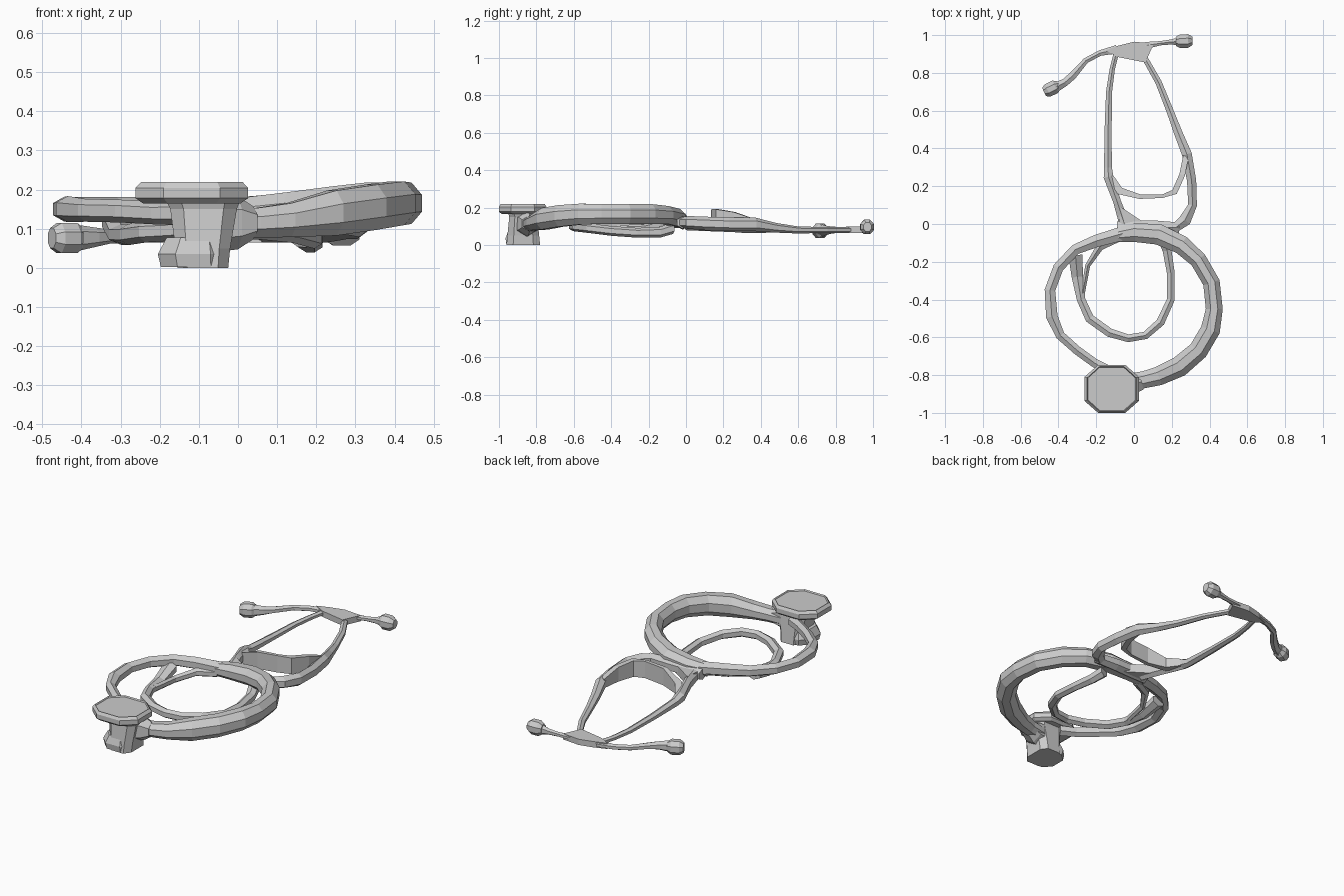
import bpy, bmesh, math
from mathutils import Vector


def finish(name, bm):
    bmesh.ops.recalc_face_normals(bm, faces=bm.faces)
    me = bpy.data.meshes.new(name)
    bm.to_mesh(me)
    bm.free()
    ob = bpy.data.objects.new(name, me)
    bpy.context.collection.objects.link(ob)
    return ob


def skin(bm, rings):
    # Join successive rings of points and cap both ends
    vs = [[bm.verts.new(p) for p in r] for r in rings]
    n = len(vs[0])
    for a, b in zip(vs, vs[1:]):
        for i in range(n):
            j = (i + 1) % n
            bm.faces.new((a[i], a[j], b[j], b[i]))
    bm.faces.new(vs[0][::-1])
    bm.faces.new(vs[-1])
    return vs


def tube(name, pts, sides=6):
    # Each point: x, y, z, half width, half height
    rings = []
    for i, (x, y, z, w, h) in enumerate(pts):
        a, b = pts[max(i - 1, 0)], pts[min(i + 1, len(pts) - 1)]
        d = Vector((b[0] - a[0], b[1] - a[1], 0)).normalized()
        side = Vector((-d.y, d.x, 0))
        ring = []
        for k in range(sides):
            t = 2 * math.pi * (k + 0.5) / sides
            ring.append(Vector((x, y, z)) + side * (w * math.cos(t) * 1.08)
                        + Vector((0, 0, h * math.sin(t) * 1.04)))
        rings.append(ring)
    bm = bmesh.new()
    skin(bm, rings)
    return finish(name, bm)


def prism(name, outline, z0, z1):
    bm = bmesh.new()
    skin(bm, [[(x, y, z) for x, y in outline] for z in (z0, z1)])
    return finish(name, bm)


def octagon(cx, cy, rx, ry, z, cut=0.5):
    pts = [(1, -cut), (1, cut), (cut, 1), (-cut, 1), (-1, cut), (-1, -cut), (-cut, -1), (cut, -1)]
    return [(cx + rx * u, cy + ry * v, z) for u, v in pts]


# Coiled tubing: thick right half, thin left half, and the low inner loop
tube("thick_tube", [
    (-0.10, -0.06, .13, .035, .035), (0.0, -0.045, .135, .05, .045),
    (.13, -.055, .145, .055, .05), (.25, -.11, .16, .05, .05), (.34, -.19, .165, .045, .055),
    (.41, -.31, .165, .045, .055), (.425, -.45, .165, .045, .055),
    (.405, -.56, .165, .052, .058), (.34, -.67, .155, .052, .06),
    (.24, -.755, .14, .055, .06), (.13, -.805, .122, .05, .045),
    (.05, -.825, .115, .045, .04), (-.05, -.84, .11, .045, .04)], 8)
tube("thin_tube", [
    (-.06, -.05, .135, .04, .035), (-.2, -.09, .145, .035, .033), (-.31, -.135, .15, .03, .03),
    (-.40, -.23, .15, .03, .03), (-.445, -.35, .15, .03, .03), (-.435, -.49, .15, .033, .032),
    (-.39, -.59, .147, .026, .028), (-.30, -.67, .145, .025, .028),
    (-.21, -.735, .14, .025, .028), (-.13, -.78, .14, .03, .03)])
tube("inner_loop", [
    (.15, -.07, .09, .03, .03), (.175, -.14, .068, .025, .028), (.195, -.26, .065, .022, .025),
    (.195, -.40, .075, .022, .025), (.14, -.52, .09, .024, .025), (.06, -.59, .098, .022, .025),
    (-.03, -.605, .10, .022, .025), (-.13, -.575, .098, .025, .025),
    (-.235, -.50, .092, .026, .026), (-.28, -.40, .085, .024, .026),
    (-.30, -.28, .085, .032, .025), (-.31, -.165, .12, .04, .03)])
tube("inner_loop_link", [
    (-.272, -.37, .085, .012, .02), (-.245, -.22, .09, .014, .02),
    (-.18, -.12, .11, .022, .022), (-.08, -.07, .115, .025, .025)])

# Junction where the coil meets the two upper branches
tube("junction", [(-.09, -.02, .115, .035, .03), (0, -.02, .12, .04, .035),
                  (.12, -.015, .12, .035, .035), (.24, -.02, .12, .03, .03)])
prism("junction_web", [(-.07, .09), (-.08, .01), (0, -.03), (.08, -.01), (.02, .03)], .09, .14)

# Upper branches
tube("left_branch", [
    (-.05, .0, .11, .03, .03), (-.09, .12, .11, .022, .035), (-.135, .25, .10, .028, .03),
    (-.138, .30, .09, .022, .024), (-.137, .5, .083, .02, .017), (-.132, .7, .08, .017, .015),
    (-.115, .82, .08, .015, .014), (-.095, .90, .082, .015, .014)])
tube("right_branch", [
    (.22, -.02, .12, .025, .03), (.27, .02, .12, .035, .033), (.31, .10, .115, .025, .035),
    (.305, .23, .11, .026, .035), (.28, .37, .11, .028, .035), (.235, .48, .092, .024, .025),
    (.19, .60, .08, .02, .018), (.13, .75, .08, .018, .015), (.045, .90, .08, .016, .014)])

# Tall spring band bridging the branches
tube("spring_band", [
    (-.125, .25, .10, .022, .028), (-.075, .175, .11, .026, .04), (.03, .145, .135, .016, .065),
    (.15, .147, .145, .012, .065), (.215, .17, .145, .02, .062), (.255, .26, .135, .02, .055),
    (.275, .36, .115, .02, .035)], 4)

# Flat headpiece plate, ear arms and ear tips
prism("head_plate", [(-.15, .92), (-.09, .885), (.06, .855), (.105, .955), (0, .965), (-.08, .945)],
      .065, .098)
tube("left_ear_arm", [
    (-.09, .925, .082, .024, .015), (-.18, .905, .08, .016, .015), (-.255, .865, .08, .016, .015),
    (-.325, .785, .08, .022, .017), (-.365, .75, .078, .022, .024), (-.42, .72, .076, .028, .034)])
tube("right_ear_arm", [
    (.06, .945, .085, .02, .013), (.14, .957, .087, .012, .013), (.19, .963, .09, .014, .017),
    (.25, .968, .095, .023, .032)])
for name, (x, y, z), ang in (("left_ear_tip", (-.437, .717, .076), .45),
                             ("right_ear_tip", (.265, .968, .096), .05)):
    c, s = math.cos(ang), math.sin(ang)
    tube(name, [(x + t * c, y + t * s, z, r, r * 1.12)
                for t, r in ((-.043, .024), (-.022, .036), (.022, .036), (.045, .022))], 8)

# Chest piece: tapering stem, foot and elbow to the tube
bm = bmesh.new()
skin(bm, [octagon(-.09, -.87, .065, .09, 0, .6), octagon(-.09, -.87, .07, .085, .05, .6),
          octagon(-.088, -.87, .085, .075, .15, .6), octagon(-.09, -.87, .10, .085, .185, .6)])
finish("chest_stem", bm)
bm = bmesh.new()
skin(bm, [octagon(-.112, -.875, .085, .085, .002), octagon(-.115, -.875, .09, .09, .035),
          octagon(-.11, -.875, .072, .075, .078)])
finish("chest_foot", bm)
tube("chest_elbow", [(-.08, -.86, .11, .07, .07), (0, -.845, .115, .055, .065),
                     (.04, -.835, .115, .045, .04)])

# Chest piece disc with a shallow recessed square
bm = bmesh.new()
vs = skin(bm, [octagon(-.118, -.873, .125, .112, .165), octagon(-.118, -.873, .144, .127, .178),
               octagon(-.118, -.873, .144, .127, .204), octagon(-.118, -.873, .13, .118, .219)])
top = bm.faces[-1] if hasattr(bm.faces, "ensure_lookup_table") and not bm.faces.ensure_lookup_table() else None
bmesh.ops.inset_region(bm, faces=[top], thickness=.035)
bmesh.ops.inset_region(bm, faces=[top], thickness=.004, depth=-.008)
finish("chest_disc", bm)
